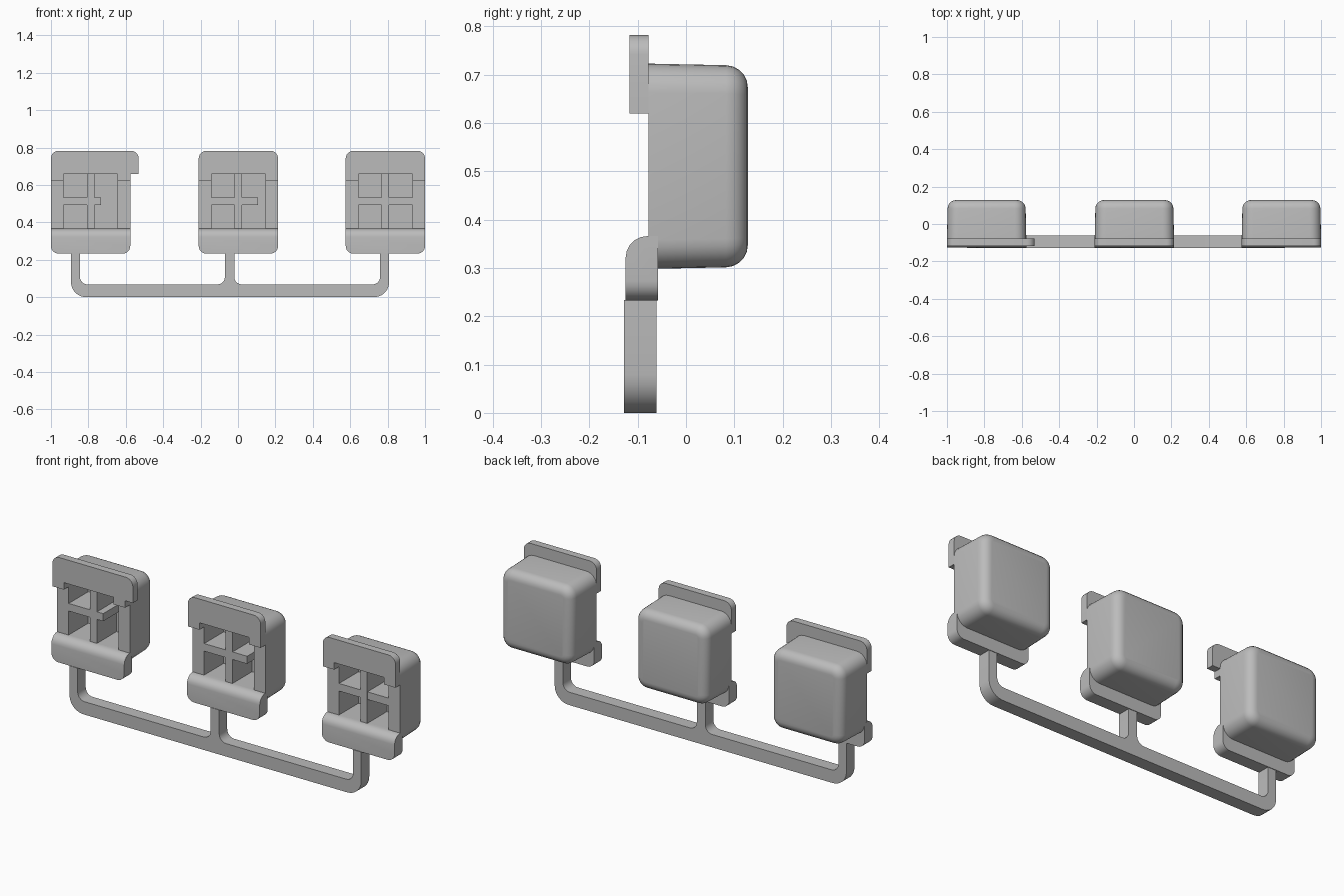
import bpy, bmesh, math
from mathutils import Vector

cube = bpy.data.objects.get("Cube")
if cube:
    bpy.data.objects.remove(cube, do_unlink=True)

grey = bpy.data.materials.new("plain_grey")
grey.use_nodes = True
grey.diffuse_color = (0.5, 0.5, 0.5, 1)
grey.node_tree.nodes["Principled BSDF"].inputs["Base Color"].default_value = (0.5, 0.5, 0.5, 1)


def rounded(points, steps=6):
    """Outline of (x, z) or (x, z, radius) corners, with quadrant-like fillets."""
    out = []
    for i, p in enumerate(points):
        corner = Vector(p[:2])
        if len(p) == 2:
            out.append(corner)
            continue
        a = (Vector(points[i - 1][:2]) - corner).normalized()
        b = (Vector(points[(i + 1) % len(points)][:2]) - corner).normalized()
        r = p[2]
        for k in range(steps + 1):
            t = math.pi / 2 * k / steps
            out.append(corner + a * r * (1 - math.sin(t)) + b * r * (1 - math.cos(t)))
    return out


def prism(name, points, front, back, taper=1.0, mid=(0, 0), bevel=None, radius=0.045):
    """Extrude an outline along y; bevel(co) picks the vertices of edges to round."""
    bm = bmesh.new()
    outline = rounded(points)
    centre = Vector(mid)
    near = [bm.verts.new((p.x, front, p.y)) for p in outline]
    far = []
    for p in outline:
        q = centre + (p - centre) * taper
        far.append(bm.verts.new((q.x, back, q.y)))
    bm.faces.new(near)
    bm.faces.new(far[::-1])
    n = len(near)
    for i in range(n):
        j = (i + 1) % n
        bm.faces.new((near[j], near[i], far[i], far[j]))
    bmesh.ops.recalc_face_normals(bm, faces=bm.faces)
    if bevel:
        edges = [e for e in bm.edges if all(bevel(v.co) for v in e.verts)]
        bmesh.ops.bevel(bm, geom=edges, offset=radius, segments=5,
                        profile=0.5, affect='EDGES')
    mesh = bpy.data.meshes.new(name)
    bm.to_mesh(mesh)
    bm.free()
    mesh.materials.append(grey)
    obj = bpy.data.objects.new(name, mesh)
    bpy.context.collection.objects.link(obj)
    return obj


def box(name, x0, x1, z0, z1, front, back):
    return prism(name, [(x0, z0), (x1, z0), (x1, z1), (x0, z1)], front, back)


def activate(obj):
    bpy.ops.object.select_all(action='DESELECT')
    obj.select_set(True)
    bpy.context.view_layer.objects.active = obj


def smooth(obj):
    activate(obj)
    bpy.ops.object.shade_smooth_by_angle(angle=math.radians(35))


HALF, INNER, BAR = 0.212, 0.145, 0.02
FRONT, FLOOR, BACK = -0.078, 0.085, 0.128
LOW, HIGH = 0.366, 0.657


def make_cap(side, cx, arm, tab):
    l, r = cx - HALF, cx + HALF

    # Hollow rounded shell
    shell = prism(side + "_shell",
                  [(l, 0.298, 0.06), (r, 0.298, 0.06), (r, 0.723, 0.06), (l, 0.723, 0.06)],
                  FRONT, BACK, 0.98, (cx, 0.51), lambda co: co.y > BACK - 0.001)
    cutter = box("cavity_cutter", cx - INNER, cx + INNER, LOW, HIGH, FRONT - 0.1, FLOOR)
    cutter.hide_render = True
    cut = shell.modifiers.new("cavity", 'BOOLEAN')
    cut.operation = 'DIFFERENCE'
    cut.solver = 'EXACT'
    cut.object = cutter
    activate(shell)
    bpy.ops.object.modifier_apply(modifier=cut.name)
    bpy.data.objects.remove(cutter, do_unlink=True)
    smooth(shell)

    # Cross ribs; the right-hand rib has its own length on each cap
    box(side + "_upright_rib", cx - BAR, cx + BAR, LOW, HIGH, FRONT, FLOOR)
    box(side + "_cross_rib", cx - INNER, cx + arm, 0.492, 0.532, FRONT + 0.001, FLOOR)

    # Upper flange, notched above the cavity, with an optional side tab
    outline = [(l, 0.62), (cx - INNER, 0.62), (cx - INNER, HIGH),
               (cx + INNER, HIGH), (cx + INNER, 0.62), (r, 0.62)]
    if tab:
        outline += [(r, HIGH), (r + tab, HIGH)]
    outline += [(r + tab, 0.782, 0.04), (l, 0.782, 0.04)]
    smooth(prism(side + "_upper_flange", outline, -0.117, FRONT))

    # Lower lip with a rolled front edge
    smooth(prism(side + "_lower_lip",
                 [(l, 0.233, 0.04), (r, 0.233, 0.04), (r, LOW), (l, LOW)],
                 -0.125, -0.058,
                 bevel=lambda co: co.z > LOW - 0.001 and co.y < -0.12))


make_cap("right", -0.788, 0.056, 0.045)
make_cap("middle", 0.002, 0.105, 0)
make_cap("left", 0.788, INNER, 0)

# Connecting rail with three stems
top, rail = 0.234, 0.068
smooth(prism("rail", [
    (-0.893, top), (-0.893, 0, 0.08), (0.808, 0, 0.08), (0.808, top),
    (0.76, top), (0.76, rail, 0.04), (-0.02, rail, 0.04), (-0.02, top),
    (-0.07, top), (-0.07, rail, 0.04), (-0.845, rail, 0.04), (-0.845, top)],
    -0.128, -0.061))
